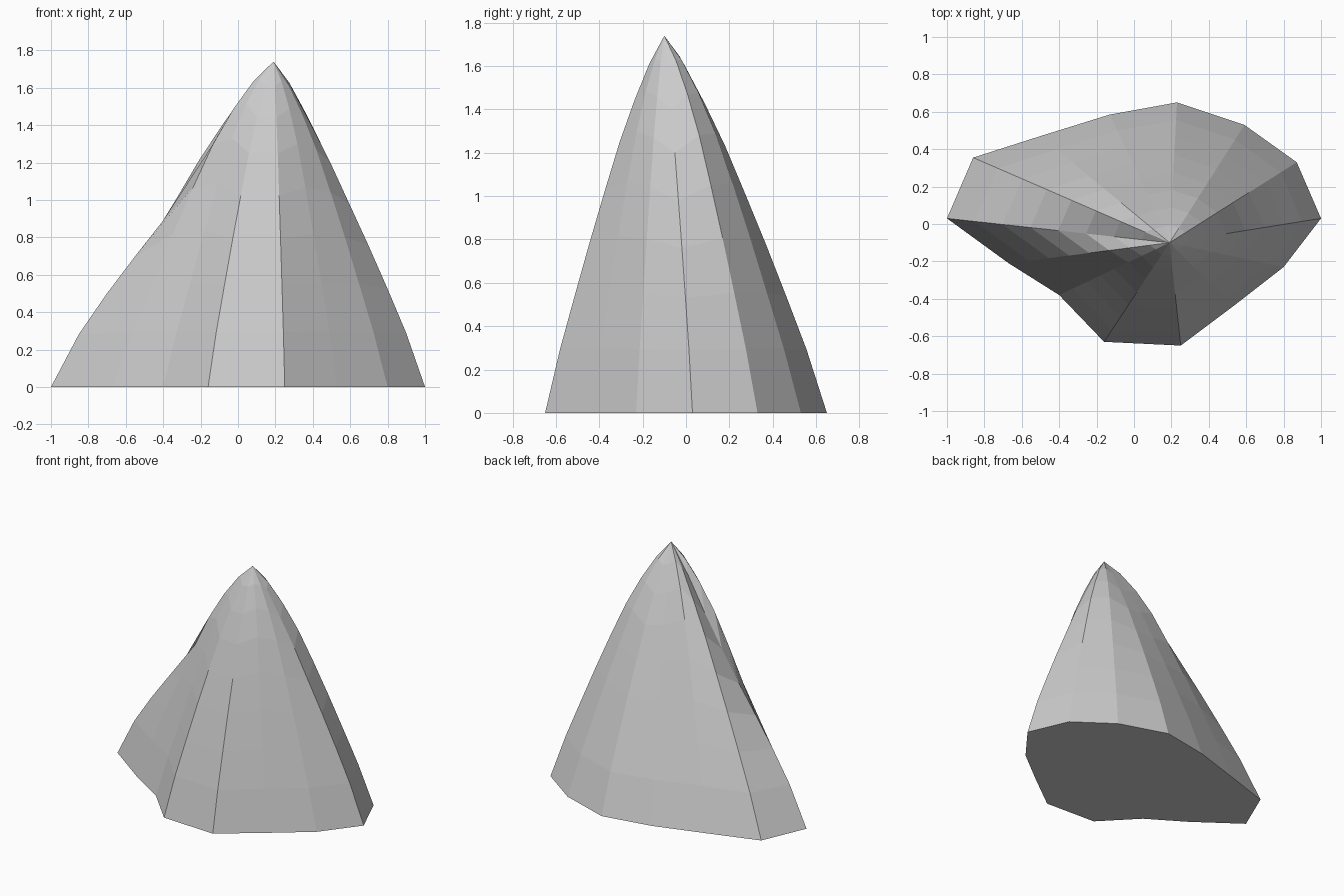
import bpy, bmesh
from math import sin, pi

if "Cube" in bpy.data.objects:
    bpy.data.objects.remove(bpy.data.objects["Cube"])

# Rock outline at the ground: x, y, and how far the slope bulges (+) or sags (-)
OUTLINE = [
    (-1.00, 0.03, -0.11), (-0.67, -0.21, 0.10), (-0.40, -0.38, 0.13),
    (-0.16, -0.63, 0.05), (0.25, -0.65, 0.05), (0.53, -0.44, 0.10),
    (0.80, -0.23, 0.07), (1.00, 0.03, 0.0), (0.87, 0.33, 0.08),
    (0.59, 0.53, 0.09), (0.23, 0.65, 0.03), (-0.13, 0.585, 0.06),
    (-0.50, 0.47, 0.12), (-0.86, 0.355, 0.02),
]
APEX = (0.19, -0.10, 1.74)
# Heights of the evenly shrinking rings
HEIGHTS = [0, 0.29, 0.53, 0.76, 0.98, 1.20, 1.40, 1.59]

bm = bmesh.new()

# Rings shrinking towards the peak, bulging most in the upper half
rings = []
for i, h in enumerate(HEIGHTS):
    t = 1 - i / len(HEIGHTS)
    rings.append([bm.verts.new((APEX[0] + (x - APEX[0]) * t,
                                APEX[1] + (y - APEX[1]) * t,
                                h + (d * sin(pi * t ** 0.7) ** 2 if i else 0)))
                  for x, y, d in OUTLINE])

# Sides, peak and flat underside
n = len(OUTLINE)
for low, high in zip(rings, rings[1:]):
    for k in range(n):
        j = (k + 1) % n
        bm.faces.new((low[k], low[j], high[j], high[k]))
peak = bm.verts.new(APEX)
for k in range(n):
    bm.faces.new((rings[-1][k], rings[-1][(k + 1) % n], peak))
bm.faces.new(rings[0][::-1])
bmesh.ops.recalc_face_normals(bm, faces=bm.faces)

mesh = bpy.data.meshes.new("rock_peak")
bm.to_mesh(mesh)
bm.free()
rock = bpy.data.objects.new("rock_peak", mesh)
bpy.context.collection.objects.link(rock)
